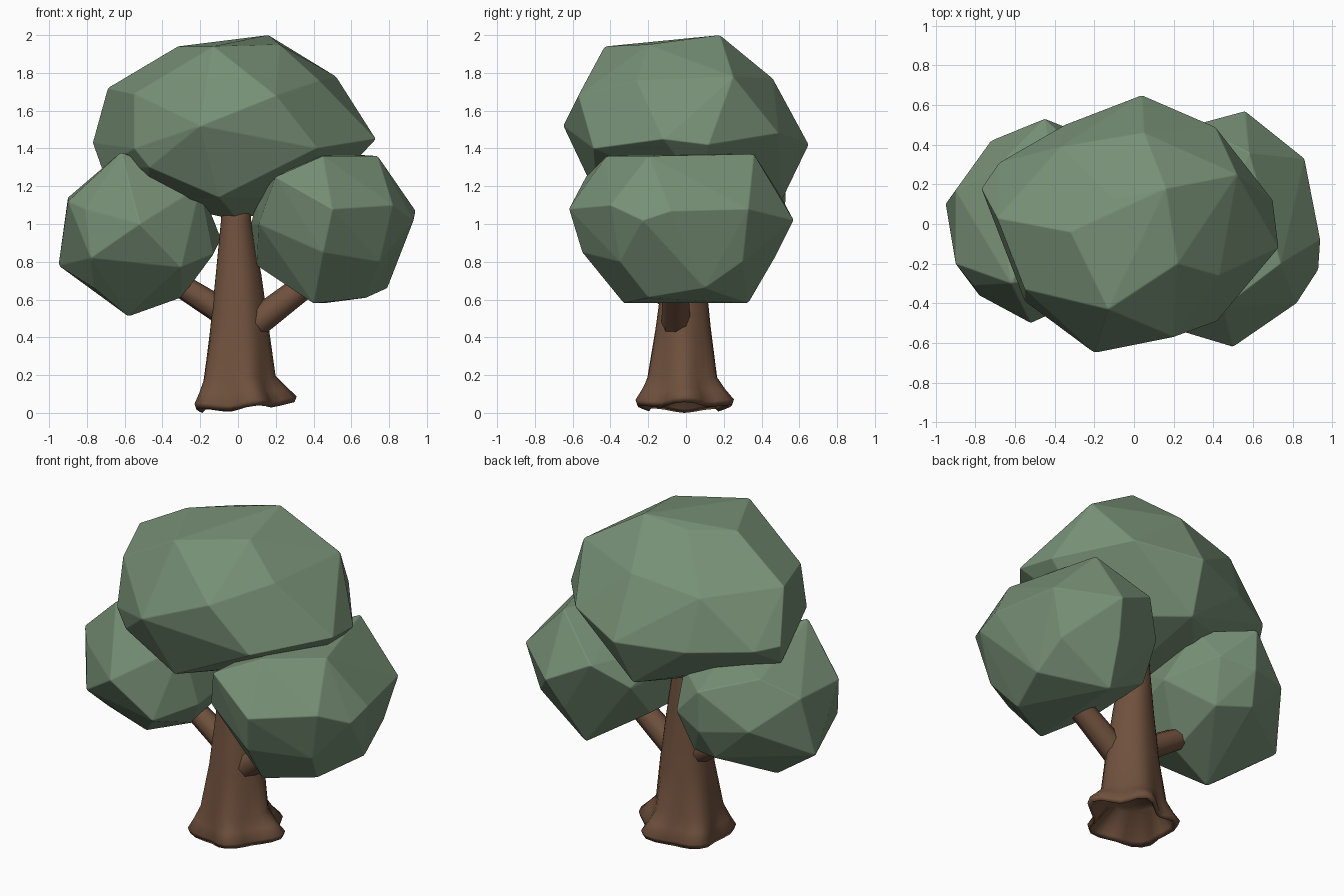
import bpy, bmesh, math
from mathutils import Vector

cube = bpy.data.objects.get("Cube")
if cube:
    bpy.data.objects.remove(cube)


def make_material(name, rgb):
    mat = bpy.data.materials.new(name)
    mat.use_nodes = True
    color = (*rgb, 1)
    mat.diffuse_color = color
    for node in mat.node_tree.nodes:
        if node.type == 'BSDF_PRINCIPLED':
            node.inputs["Base Color"].default_value = color
            node.inputs["Roughness"].default_value = 0.9
    return mat


LEAF = make_material("leaf green", (0.185, 0.28, 0.18))
BARK = make_material("bark brown", (0.16, 0.082, 0.047))


def finish(name, bm, mat):
    bmesh.ops.recalc_face_normals(bm, faces=bm.faces)
    mesh = bpy.data.meshes.new(name)
    bm.to_mesh(mesh)
    bm.free()
    mesh.materials.append(mat)
    for poly in mesh.polygons:
        poly.use_smooth = True
    obj = bpy.data.objects.new(name, mesh)
    bpy.context.scene.collection.objects.link(obj)
    return obj


def foliage(name, corners):
    """Faceted clump: hull around its corners, with softened edges."""
    bm = bmesh.new()
    for corner in corners:
        bm.verts.new(corner)
    hull = bmesh.ops.convex_hull(bm, input=bm.verts)
    inside = [v for v in hull["geom_interior"] if isinstance(v, bmesh.types.BMVert)]
    bmesh.ops.delete(bm, geom=inside, context='VERTS')
    bmesh.ops.dissolve_limit(bm, angle_limit=math.radians(3),
                             verts=bm.verts, edges=bm.edges)
    obj = finish(name, bm, LEAF)
    mod = obj.modifiers.new("soft edges", 'BEVEL')
    mod.width = 0.006
    mod.segments = 2
    mod.limit_method = 'NONE'
    mod.harden_normals = True
    return obj


# Large clump on top, from crown to underside
foliage("top_foliage", [
    (.16, .18, 2), (.22, -.2, 1.95), (-.32, -.04, 1.94), (-.13, -.43, 1.94),
    (-.1, .13, 1.95), (.52, .25, 1.78), (.05, .46, 1.77), (.43, -.26, 1.76),
    (-.69, .03, 1.72), (-.37, .39, 1.7), (-.55, -.33, 1.69), (.2, -.57, 1.68),
    (-.2, -.65, 1.52), (-.55, -.39, 1.4), (-.77, .18, 1.43),
    (-.68, .31, 1.42), (.42, -.49, 1.4), (.73, -.12, 1.45), (.7, .12, 1.42),
    (.41, .49, 1.48), (.04, .65, 1.42), (-.35, .5, 1.4), (-.72, .1, 1.29),
    (-.47, -.42, 1.3), (-.1, -.47, 1.14), (0, .51, 1.13), (.45, .1, 1.15),
    (-.48, -.05, 1.12), (0, 0, 1.02)])

# Side clumps
foliage("right_foliage", [
    (-.62, -.3, 1.38), (-.4, .15, 1.32), (-.45, .53, 1.2), (-.7, .28, 1.25),
    (-.9, .17, 1.14), (-.9, -.2, 1.12), (-.2, -.25, 1.2), (-.2, .3, 1.2),
    (-.81, -.31, 1.08), (-.52, -.5, 1), (-.72, .42, .98), (-.45, .52, .95),
    (-.25, .45, 1), (-.09, .15, .92), (-.13, -.2, .84), (-.78, -.36, .82),
    (-.95, .1, .78), (-.5, .43, .77), (-.3, -.4, .77), (-.3, .35, .74),
    (-.76, -.18, .66), (-.3, 0, .61), (-.58, -.06, .51)])

foliage("left_foliage", [
    (.58, .36, 1.37), (.45, -.42, 1.36), (.74, -.2, 1.36), (.42, 0, 1.37),
    (.2, -.53, 1.25), (.3, .5, 1.15), (.1, 0, 1.14), (.82, -.4, 1.1),
    (.86, .33, 1.08), (.5, -.62, 1.08), (.94, -.08, 1.07), (.93, -.23, 1.02),
    (.56, .57, 1.02), (.11, -.42, 1), (.13, .35, 1), (.07, 0, 1),
    (.45, -.55, .85), (.5, .47, .82), (.75, -.35, .8), (.78, .3, .8),
    (.1, -.2, .78), (.1, .2, .8), (.79, .1, .66), (.68, -.2, .61),
    (.4, -.33, .58), (.45, .33, .58)])


def trunk():
    """Lofted trunk with lobed roots and a hollow underside."""
    sides, lobes = 30, 5
    # height, centre x and y, radius x and y, root strength
    rings = [
        (0.17, 0, 0, 0.13, 0.13, 0),
        (0.03, 0.02, -0.01, 0.21, 0.21, 0.14),
        (0.01, 0.02, -0.01, 0.235, 0.235, 0.15),
        (0.04, 0.02, -0.01, 0.245, 0.245, 0.15),
        (0.1, 0.01, -0.015, 0.215, 0.212, 0.12),
        (0.18, 0, -0.02, 0.187, 0.183, 0.05),
        (0.44, 0.005, -0.015, 0.155, 0.147, 0.02),
        (0.73, 0, -0.01, 0.12, 0.112, 0.02),
        (1.02, -0.01, 0, 0.08, 0.085, 0),
        (1.2, -0.01, 0, 0.07, 0.07, 0)]
    bm = bmesh.new()
    loops = []
    for z, cx, cy, rx, ry, root in rings:
        loop = []
        for k in range(sides):
            a = math.tau * k / sides
            wave = math.cos(lobes * a) + 0.3 * math.sin(2 * a + 1)
            s = 1 + root * wave
            lift = 0.07 * root * (wave + 1.3) + root * 0.12 * math.cos(a)
            loop.append(bm.verts.new((cx + rx * s * math.cos(a),
                                      cy + ry * s * math.sin(a), z + lift)))
        loops.append(loop)
    for a, b in zip(loops, loops[1:]):
        for k in range(sides):
            n = (k + 1) % sides
            bm.faces.new((a[k], a[n], b[n], b[k]))
    bm.faces.new(loops[0])
    bm.faces.new(loops[-1])
    lowest = min(v.co.z for v in bm.verts)
    for v in bm.verts:
        if v.co.z < 0.3:
            v.co.z -= lowest
    return finish("trunk", bm, BARK)


def branch(name, start, end, r_start, r_end):
    start, end = Vector(start), Vector(end)
    axis = end - start
    bm = bmesh.new()
    bmesh.ops.create_cone(bm, cap_ends=True, segments=8, radius1=r_start,
                          radius2=r_end, depth=axis.length)
    obj = finish(name, bm, BARK)
    for poly in obj.data.polygons:
        poly.use_smooth = len(poly.vertices) == 4
    obj.rotation_mode = 'QUATERNION'
    obj.rotation_quaternion = axis.to_track_quat('Z', 'Y')
    obj.location = (start + end) / 2
    return obj


# Trunk and the two boughs that hold the side clumps
trunk()
branch("right_branch", (0, 0, 0.485), (-0.4, 0.03, 0.735), 0.075, 0.058)
branch("left_branch", (0.02, -0.05, 0.42), (0.42, -0.06, 0.725), 0.08, 0.065)
